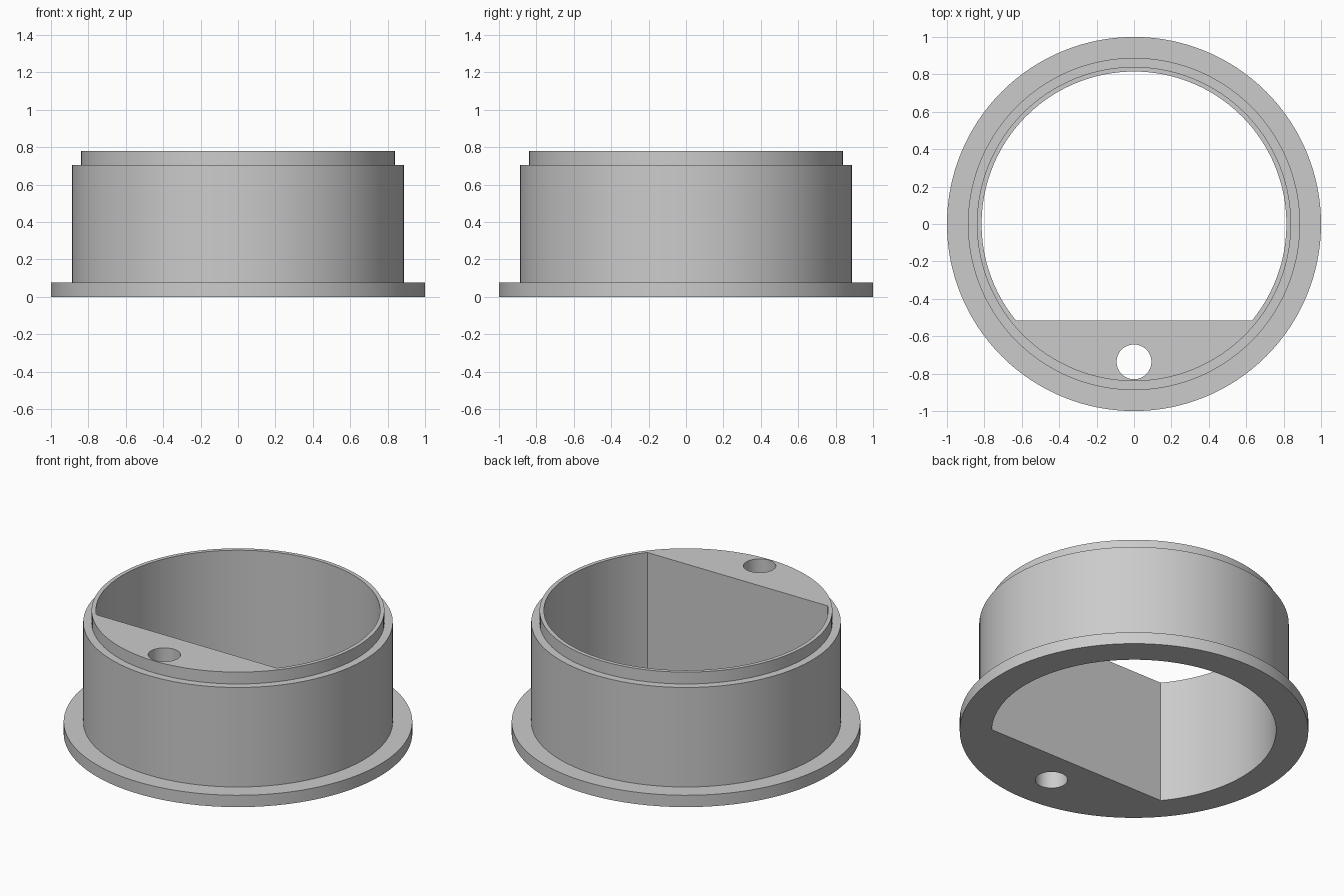
import bpy, bmesh, math

cube = bpy.data.objects.get("Cube")
if cube:
    bpy.data.objects.remove(cube, do_unlink=True)

SEG = 128
HEIGHT = 0.78
BORE_R, FLAT_Y = 0.815, -0.515

grey = bpy.data.materials.new("plain grey")
grey.use_nodes = True
colour = (0.6, 0.6, 0.6, 1)
grey.diffuse_color = colour
grey.node_tree.nodes["Principled BSDF"].inputs["Base Color"].default_value = colour


def circle(r, a0=0.0, a1=2 * math.pi, n=SEG, cy=0.0, ends=False):
    """Points on an arc, optionally including the end point."""
    return [(r * math.cos(a0 + (a1 - a0) * i / n), cy + r * math.sin(a0 + (a1 - a0) * i / n))
            for i in range(n + int(ends))]


def loft(name, sections):
    """Closed solid through a stack of (outline, z) sections."""
    bm = bmesh.new()
    rings = [[bm.verts.new((x, y, z)) for x, y in outline] for outline, z in sections]
    for low, high in zip(rings, rings[1:]):
        for i in range(len(low)):
            j = (i + 1) % len(low)
            bm.faces.new((low[i], low[j], high[j], high[i]))
    bm.faces.new(rings[0][::-1])
    bm.faces.new(rings[-1])
    mesh = bpy.data.meshes.new(name)
    bm.to_mesh(mesh)
    bm.free()
    mesh.materials.append(grey)
    obj = bpy.data.objects.new(name, mesh)
    bpy.context.collection.objects.link(obj)
    return obj


# Flange, barrel and stepped lip as one turned body
profile = [(1.0, 0), (1.0, 0.075), (0.888, 0.075), (0.888, 0.705), (0.84, 0.705), (0.84, HEIGHT)]
body = loft("flanged_collar", [(circle(r), z) for r, z in profile])

# Main bore with one flat side, and the small round hole
start = math.asin(FLAT_Y / BORE_R)
bore = circle(BORE_R, start, math.pi - start, 96, ends=True)
hole = circle(0.093, n=48, cy=-0.737)
cutters = [loft(name, [(outline, -0.2), (outline, HEIGHT + 0.2)])
           for name, outline in (("bore_cutter", bore), ("pin_hole_cutter", hole))]

bpy.context.view_layer.objects.active = body
for cutter in cutters:
    cutter.hide_render = True
    cut = body.modifiers.new(cutter.name, "BOOLEAN")
    cut.operation = "DIFFERENCE"
    cut.solver = "EXACT"
    cut.object = cutter
    bpy.ops.object.modifier_apply(modifier=cut.name)
for cutter in cutters:
    bpy.data.objects.remove(cutter, do_unlink=True)

# Smooth the walls, keep the rims crisp
bpy.ops.object.select_all(action="DESELECT")
body.select_set(True)
bpy.ops.object.shade_smooth_by_angle(angle=math.radians(30))
